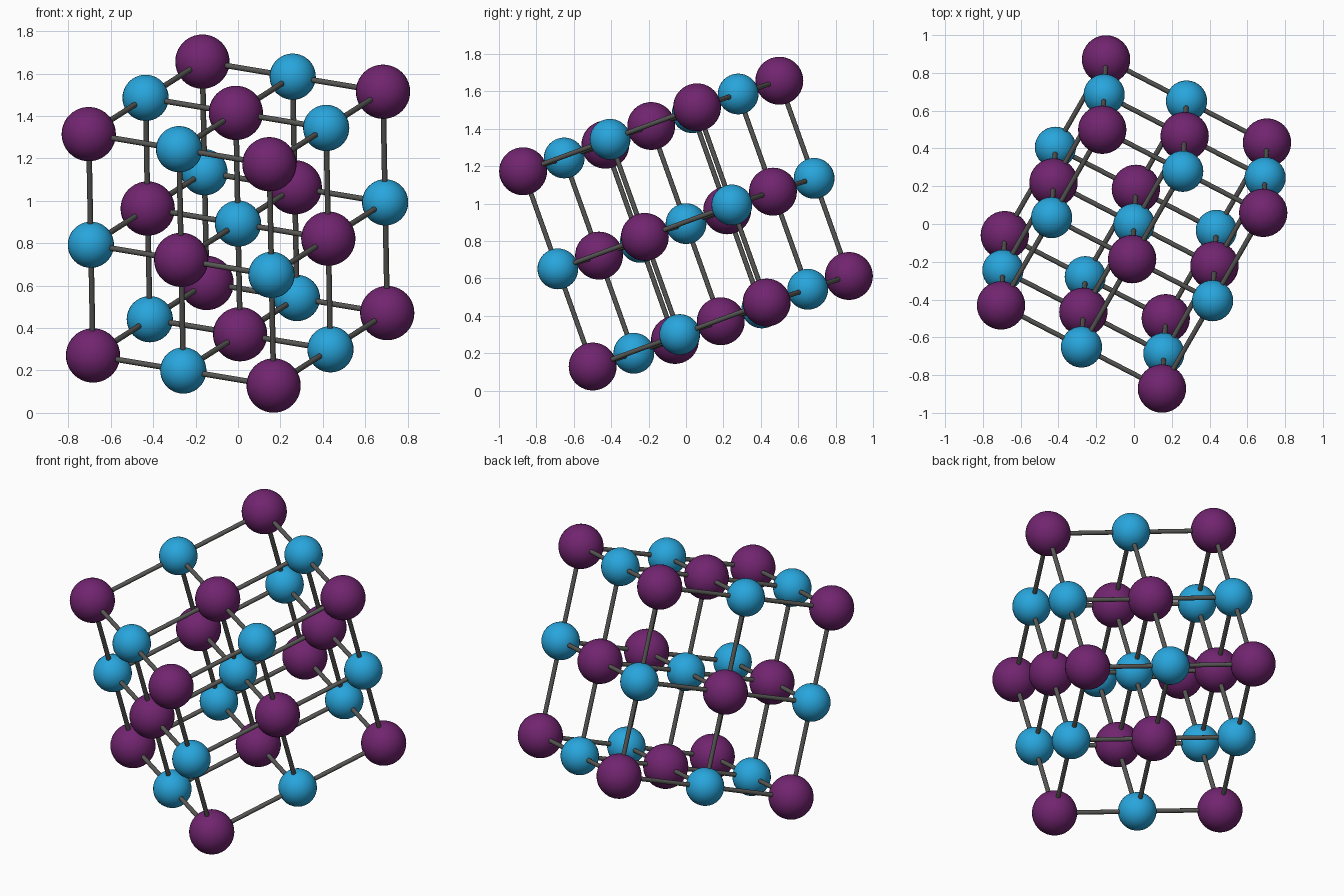
import bpy
from mathutils import Vector

if "Cube" in bpy.data.objects:
    bpy.data.objects.remove(bpy.data.objects["Cube"])

# lattice steps (half edges of the tilted block) and centre
A = Vector((0.426, -0.220, -0.071))
B = Vector((0.268, 0.465, 0.171))
C = Vector((-0.010, -0.186, 0.522))
CENTRE = Vector((0, 0, 0.893))
R_PURPLE, R_BLUE, R_BOND = 0.128, 0.109, 0.013


def material(name, rgb):
    m = bpy.data.materials.new(name)
    m.diffuse_color = (*rgb, 1)
    m.use_nodes = True
    m.node_tree.nodes["Principled BSDF"].inputs["Base Color"].default_value = m.diffuse_color
    return m


purple = material("purple", (0.165, 0.018, 0.160))
blue = material("blue", (0.021, 0.380, 0.720))
grey = material("dark grey", (0.095, 0.095, 0.090))


def finish(name, mat):
    ob = bpy.context.object
    ob.name = name
    ob.data.materials.append(mat)
    bpy.ops.object.shade_smooth_by_angle()
    return ob.data


def place(name, mesh, loc, rot=None, length=1):
    ob = bpy.data.objects.new(name, mesh)
    ob.location = loc
    if rot:
        ob.rotation_euler = rot
        ob.scale = (1, 1, length)
    bpy.context.collection.objects.link(ob)


# shared meshes: two ball sizes and a unit-length bond
def ball(name, radius, mat):
    bpy.ops.mesh.primitive_uv_sphere_add(segments=32, ring_count=20, radius=radius)
    mesh = finish(name, mat)
    bpy.data.objects.remove(bpy.context.object)
    return mesh


big = ball("large_ball", R_PURPLE, purple)
small = ball("small_ball", R_BLUE, blue)
bpy.ops.mesh.primitive_cylinder_add(vertices=16, radius=R_BOND, depth=1)
rod = finish("bond", grey)
bpy.data.objects.remove(bpy.context.object)

# alternating balls on a 3 x 3 x 3 lattice, bonds to the next neighbour
for i in (-1, 0, 1):
    for j in (-1, 0, 1):
        for k in (-1, 0, 1):
            p = CENTRE + i * A + j * B + k * C
            if (i + j + k) % 2:
                place("large_ball", big, p)
            else:
                place("small_ball", small, p)
            for n, step in ((i, A), (j, B), (k, C)):
                if n < 1:
                    rot = step.to_track_quat('Z', 'Y').to_euler()
                    place("bond", rod, p + step / 2, rot, step.length)
